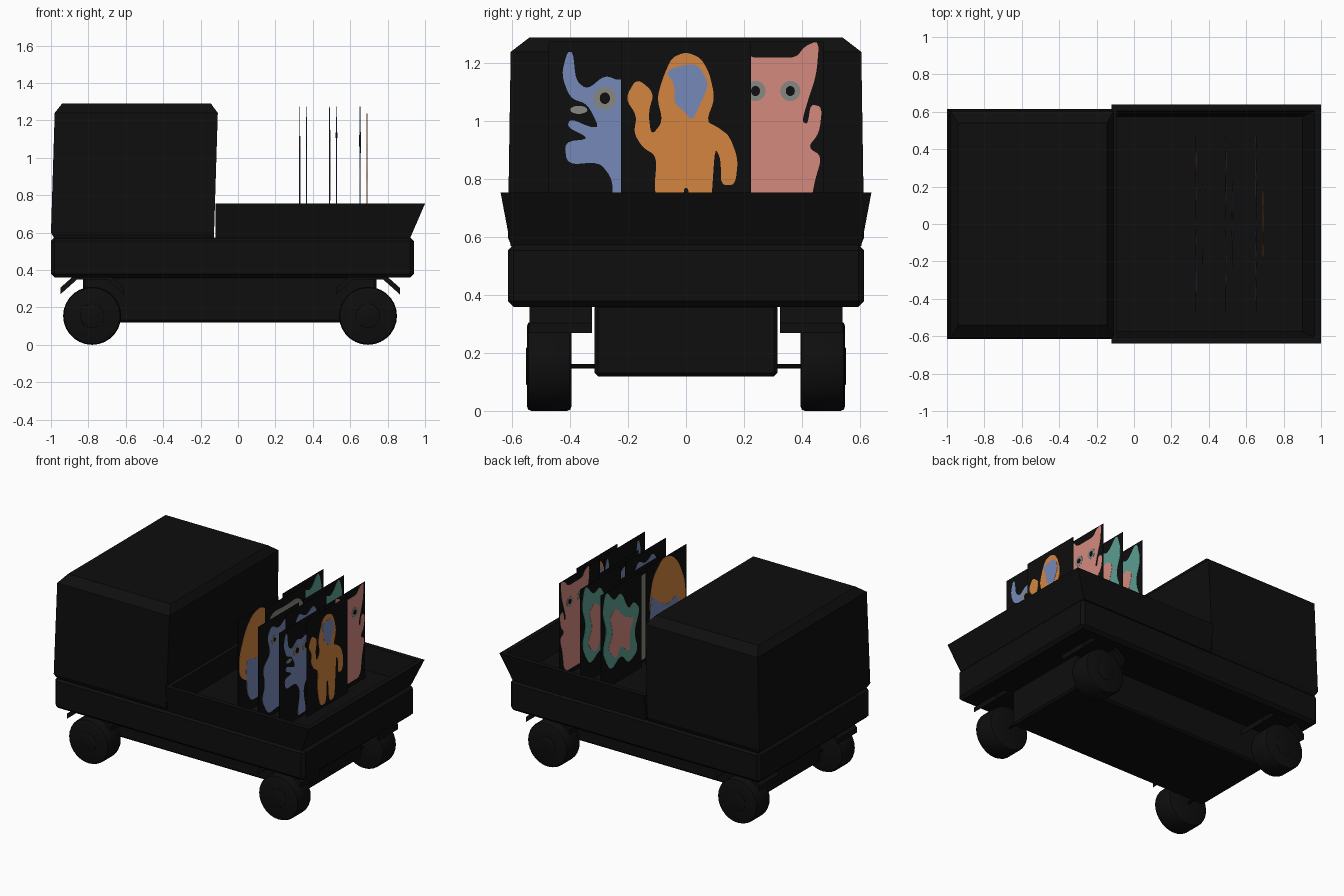
import bpy, bmesh, math
from mathutils import Matrix, Vector

cube = bpy.data.objects.get("Cube")
if cube:
    bpy.data.objects.remove(cube, do_unlink=True)


def material(name, *srgb):
    """Flat material from 0-255 display values."""
    colour = [((c / 255 + 0.055) / 1.055) ** 2.4 for c in srgb] + [1]
    mat = bpy.data.materials.new(name)
    mat.use_nodes = True
    mat.diffuse_color = colour
    shader = mat.node_tree.nodes["Principled BSDF"]
    shader.inputs["Base Color"].default_value = colour
    shader.inputs["Roughness"].default_value = 0.9
    return mat


BLACK = material("black", 14, 14, 14)
ORANGE = material("orange", 212, 133, 62)
BLUE = material("blue", 118, 137, 184)
PINK = material("pink", 212, 138, 127)
TEAL = material("teal", 92, 158, 146)
GRAY = material("gray", 135, 135, 130)


def finish(name, bm, mat, smooth=False):
    """Turn a bmesh into a named object with one material."""
    bmesh.ops.recalc_face_normals(bm, faces=bm.faces)
    mesh = bpy.data.meshes.new(name)
    bm.to_mesh(mesh)
    bm.free()
    mesh.materials.append(mat)
    obj = bpy.data.objects.new(name, mesh)
    bpy.context.collection.objects.link(obj)
    if smooth:
        bpy.ops.object.select_all(action="DESELECT")
        obj.select_set(True)
        bpy.context.view_layer.objects.active = obj
        bpy.ops.object.shade_smooth_by_angle(angle=math.radians(35))
    return obj


def loft(name, rings):
    """Stack rectangles (x0, x1, half_width, z) into a closed shell."""
    bm = bmesh.new()
    loops = []
    for x0, x1, w, z in rings:
        corners = [(x0, -w, z), (x1, -w, z), (x1, w, z), (x0, w, z)]
        loops.append([bm.verts.new(c) for c in corners])
    for low, high in zip(loops, loops[1:]):
        for i in range(4):
            j = (i + 1) % 4
            bm.faces.new((low[i], low[j], high[j], high[i]))
    bm.faces.new(loops[0])
    bm.faces.new(loops[-1])
    return finish(name, bm, BLACK)


def box(name, x0, x1, w, z0, z1, bevel):
    bm = bmesh.new()
    bmesh.ops.create_cube(bm, size=1)
    bmesh.ops.scale(bm, vec=(x1 - x0, 2 * w, z1 - z0), verts=bm.verts)
    bmesh.ops.translate(bm, vec=((x0 + x1) / 2, 0, (z0 + z1) / 2), verts=bm.verts)
    bmesh.ops.bevel(bm, geom=bm.edges[:], offset=bevel, segments=1, affect="EDGES")
    return finish(name, bm, BLACK)


def cylinder(name, centre, radius, length, bevel=0, sides=28):
    """Cylinder lying along y, with optional rounded rims."""
    bm = bmesh.new()
    turn = Matrix.Translation(centre) @ Matrix.Rotation(math.pi / 2, 4, "X")
    bmesh.ops.create_cone(bm, cap_ends=True, segments=sides, radius1=radius,
                          radius2=radius, depth=length, matrix=turn)
    if bevel:
        rims = [e for e in bm.edges if any(len(f.verts) > 4 for f in e.link_faces)]
        bmesh.ops.bevel(bm, geom=rims, offset=bevel, segments=2,
                        profile=0.5, affect="EDGES")
    return finish(name, bm, BLACK, smooth=True)


def prism(name, outline, offset, depth, mat):
    """Extrude a planar outline evenly along a direction."""
    bm = bmesh.new()
    shift = Vector(offset) * depth
    face = bm.faces.new([bm.verts.new(Vector(p) - shift / 2) for p in outline])
    result = bmesh.ops.extrude_face_region(bm, geom=[face], use_keep_orig=True)
    moved = [g for g in result["geom"] if isinstance(g, bmesh.types.BMVert)]
    bmesh.ops.translate(bm, vec=shift, verts=moved)
    return finish(name, bm, mat)


# Truck body
box("lower_body", -1, 0.94, 0.615, 0.36, 0.575, 0.02)
box("chassis", -0.83, 0.74, 0.315, 0.12, 0.37, 0.012)
loft("cab", [(-0.98, -0.13, 0.6, 0.565), (-1, -0.128, 0.615, 0.6),
             (-0.98, -0.108, 0.605, 1.24), (-0.94, -0.145, 0.54, 1.29)])
loft("open_bed", [(-0.12, 0.92, 0.605, 0.57), (-0.12, 1, 0.64, 0.755),
                  (-0.09, 0.965, 0.605, 0.755), (-0.09, 0.9, 0.575, 0.6)])

# Wheels, axles and mudguards
for end, x in (("front", -0.78), ("rear", 0.695)):
    cylinder(end + "_axle", (x, 0, 0.155), 0.008, 0.9, sides=10)
    for side, s in (("left", 1), ("right", -1)):
        label = end + "_" + side
        cylinder(label + "_tyre", (x, s * 0.472, 0.155), 0.155, 0.155, 0.018)
        cylinder(label + "_hub", (x, s * 0.475, 0.155), 0.065, 0.155, 0.005)
        arch = [(-0.17, 0.27), (-0.08, 0.35), (0.08, 0.35), (0.17, 0.27)]
        arch += [(a, h + 0.035) for a, h in reversed(arch)]
        prism(label + "_mudguard", [(x + a, s * 0.432, h) for a, h in arch],
              (0, 1, 0), 0.215, BLACK)


# Painted passenger boards: outlines are in hundredths above the bed floor
def rounded(points):
    """Cut corners twice for a soft outline."""
    for step in range(2):
        soft = []
        for p, q in zip(points, points[1:] + points[:1]):
            soft += [Vector(p).lerp(Vector(q), t) for t in (0.2, 0.8)]
        points = soft
    return [tuple(p) for p in points]


def mirrored(half):
    inner = [p for p in half if p[0] > 0]
    return half + [(-a, h) for a, h in reversed(inner)]


def oval(a, h, wide, tall):
    steps = [i * math.tau / 14 for i in range(14)]
    return [(a + wide * math.cos(t), h + tall * math.sin(t)) for t in steps]


def plate(name, x, y, outline, layer, mat):
    points = [(x, y + a / 100, 0.6 + h / 100) for a, h in outline]
    prism(name, points, (1, 0, 0), 0.002 + 0.0025 * layer, mat)


def eyes(centre, spread, h, size):
    parts = []
    for s in (-1, 1):
        a = centre + s * spread
        parts.append((oval(a, h, size, size), 2, GRAY))
        parts.append((oval(a, h, size * 0.45, size * 0.5), 3, BLACK))
    return parts


def shifted(outline, amount):
    return [(a + amount, h) for a, h in outline]


waver = rounded([
    (0, 64), (-5, 62), (-8, 55), (-10, 48), (-8, 40), (-12, 35), (-13, 43),
    (-11, 50), (-17, 55), (-21, 48), (-17, 42), (-18, 36), (-15, 31), (-10, 28),
    (-11, 16), (-8, 2), (-1, 2), (-1, 17), (1, 17), (2, 2), (8, 2), (9, 16),
    (10, 31), (12, 27), (12, 18), (17, 18), (18, 27), (15, 35), (11, 38),
    (7, 40), (10, 48), (8, 57), (5, 62)])
waver_face = rounded([(-7, 57), (-3, 59), (4, 60), (8, 53), (5, 46), (2, 40),
                      (-1, 44), (-4, 46), (-4, 53)])
eared = rounded(mirrored([
    (0, 62), (8, 62), (11, 66), (16, 68), (15, 56), (12, 47), (10, 40), (12, 39),
    (13, 46), (17, 45), (16, 36), (12, 31), (17, 28), (14, 18), (12, 3), (0, 3)]))
horned = rounded(mirrored([
    (0, 54), (5, 56), (11, 51), (15, 54), (16, 64), (18, 64), (20, 56), (17, 48),
    (11, 46), (7, 38), (10, 38), (17, 41), (18, 38), (10, 34), (19, 33),
    (18, 25), (7, 26), (3, 21), (2, 16), (5, 2), (0, 2)]))
beast = rounded(mirrored([(0, 58), (8, 63), (13, 56), (9, 44), (18, 36), (15, 24),
                          (19, 14), (12, 2), (0, 4)]))
hill = rounded([(-21, 26), (-21, 42), (-14, 58), (-6, 66), (4, 68), (15, 58),
                (19, 40), (16, 22), (0, 16)])
hill_belly = rounded([(-14, 38), (-2, 33), (8, 38), (17, 47), (19, 20), (8, 6),
                      (-12, 6)])
scaly = rounded([(-21, 42), (-14, 50), (-8, 46), (0, 62), (8, 58), (17, 69), (21, 54),
                 (16, 40), (21, 26), (12, 10), (0, 18), (-8, 8), (-19, 14), (-14, 28)])
scaly_belly = rounded([(-15, 39), (-4, 42), (6, 53), (13, 48), (9, 36), (15, 26),
                       (5, 16), (1, 25), (-10, 15), (-9, 30)])
capped = rounded(mirrored([(0, 61), (14, 62), (21, 54), (18, 46), (8, 48), (7, 30),
                           (14, 10), (8, 2), (0, 2)]))

scaly_parts = [(scaly, 1, TEAL), (scaly_belly, 2, PINK)]
beast_parts = [(beast, 1, BLUE)] + eyes(0, 5, 52, 3)
rows = {
    "back": (0.33, [(hill, 1, ORANGE), (hill_belly, 2, BLUE)],
             [(capped, 1, GRAY)], scaly_parts),
    "middle": (0.49, beast_parts, beast_parts, scaly_parts),
    "tail": (0.653,
             [(shifted(horned, 2), 1, BLUE), (oval(-12, 44, 3, 1.4), 2, GRAY)]
             + eyes(2, 5, 48, 4),
             [(waver, 1, ORANGE), (waver_face, 2, BLUE)],
             [(shifted(eared, 5), 1, PINK)] + eyes(5, 6, 50.5, 3.5)),
}
board = [(-22.5, 0), (22.5, 0), (22.5, 67.5), (-22.5, 67.5)]
for row, (x, *seats) in rows.items():
    for seat, y, forward, parts in zip(("right", "centre", "left"), (-0.25, 0, 0.25),
                                       (0, 0.037, 0), seats):
        label = row + "_" + seat
        plate(label + "_board", x + forward, y, board, 0, BLACK)
        for outline, layer, mat in parts:
            plate(label + "_painting", x + forward, y, outline, layer, mat)
